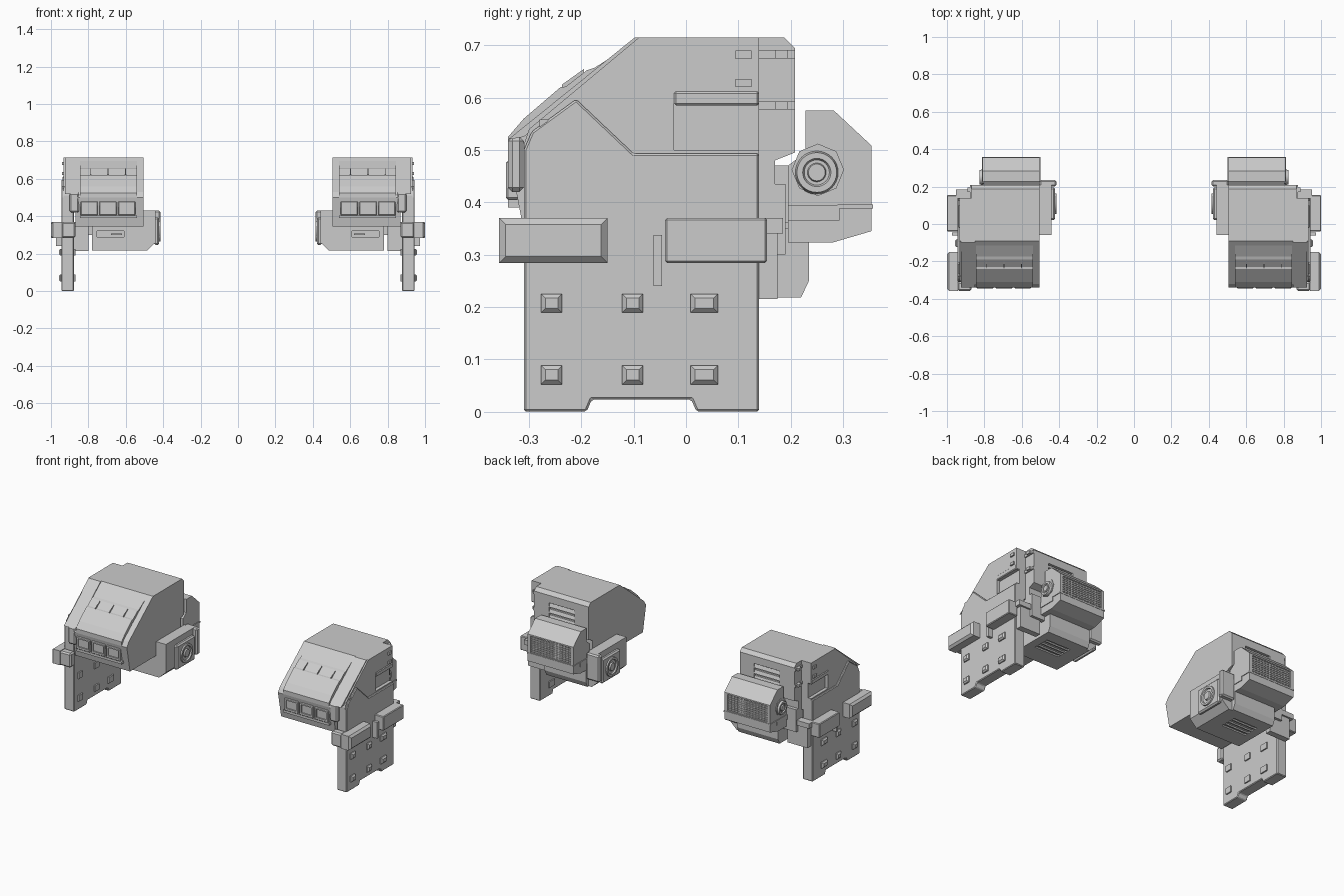
import bpy, bmesh, math
from mathutils import Vector

cube = bpy.data.objects.get("Cube")
if cube:
    bpy.data.objects.remove(cube, do_unlink=True)

grey = bpy.data.materials.new("armour_grey")
grey.use_nodes = True
grey.diffuse_color = (.6, .6, .6, 1)
grey.node_tree.nodes["Principled BSDF"].inputs["Base Color"].default_value = grey.diffuse_color


def finish(name, bm, bevel=0, smooth=False):
    """Turn a left-hand part into an object mirrored to the right."""
    bmesh.ops.recalc_face_normals(bm, faces=bm.faces)
    mesh = bpy.data.meshes.new(name)
    bm.to_mesh(mesh)
    bm.free()
    mesh.materials.append(grey)
    part = bpy.data.objects.new(name, mesh)
    bpy.context.collection.objects.link(part)
    if bevel:
        chamfer = part.modifiers.new("Chamfer", 'BEVEL')
        chamfer.width, chamfer.segments = bevel, 1
    part.modifiers.new("Mirror", 'MIRROR').use_mirror_merge = False
    if smooth:
        bpy.context.view_layer.objects.active = part
        part.select_set(True)
        bpy.ops.object.shade_smooth_by_angle()
        part.select_set(False)
    return part


def prism(name, profile, start, end, along='x', bevel=0):
    """Extrude a profile of (y, z) points along x, or of (x, z) points along y."""
    def place(point, depth):
        a, b = point
        return Vector((depth, a, b) if along == 'x' else (a, depth, b))
    bm = bmesh.new()
    near = [bm.verts.new(place(point, start)) for point in profile]
    far = [bm.verts.new(place(point, end)) for point in profile]
    bm.faces.new(near)
    bm.faces.new(far)
    for i in range(len(profile)):
        bm.faces.new((near[i - 1], near[i], far[i], far[i - 1]))
    return finish(name, bm, bevel)


def box(name, x, y, z, bevel=0):
    """Box spanning three (low, high) ranges."""
    low, high = z
    profile = [(y[0], low), (y[1], low), (y[1], high), (y[0], high)]
    return prism(name, profile, *x, bevel=bevel)


def around(centre, half):
    return centre - half, centre + half


def spread(low, high, count):
    return [low + (high - low) * i / (count - 1) for i in range(count)]


def boss(name, x, y, z, taper):
    """Block whose outward end tapers on all four sides."""
    bm = bmesh.new()
    rings = []
    for depth, inset in ((x[0], 0), (x[1] - taper, 0), (x[1], taper)):
        left, right = y[0] + inset, y[1] - inset
        low, high = z[0] + inset, z[1] - inset
        corners = (left, low), (right, low), (right, high), (left, high)
        rings.append([bm.verts.new((depth, *corner)) for corner in corners])
    for inner, outer in zip(rings, rings[1:]):
        for i in range(len(inner)):
            bm.faces.new((inner[i - 1], inner[i], outer[i], outer[i - 1]))
    bm.faces.new(rings[0])
    bm.faces.new(rings[-1])
    return finish(name, bm)


def turned(name, profile, y, z, steps=32):
    """Lathe an (x, radius) profile about an axis running along x."""
    bm = bmesh.new()
    verts = [bm.verts.new((x, y + radius, z)) for x, radius in profile]
    edges = [bm.edges.new(pair) for pair in zip(verts, verts[1:])]
    bmesh.ops.spin(bm, geom=verts + edges, cent=(0, y, z), axis=(1, 0, 0), angle=math.tau, steps=steps)
    bmesh.ops.remove_doubles(bm, verts=bm.verts, dist=.0002)
    return finish(name, bm, smooth=steps > 8)


def cut(target, cutter):
    cutter.hide_render = True
    cutter.hide_set(True)
    mod = target.modifiers.new("Cut", 'BOOLEAN')
    mod.object, mod.solver = cutter, 'EXACT'


# Shared landmarks
inner, outer, skin, rim = .505, .87, .944, 1.0
front, back, top = -.34, .208, .715
plate_front, plate_back, ridge = -.31, .14, -.09
fine, thin = .004, .008

# Main shoulder housing with a slatted rear vent
housing = prism("shoulder_housing", [
    (ridge, top), (back - .02, top), (back, top - .02), (back, .495), (.17, .48), (.17, .345),
    (plate_front, .345), (front, .5), (front + .02, .53)], inner, outer)
vent = (.6, .77)
cut(housing, box("rear_vent_cutter", vent, (back - .02, rim), (.535, .65)))
for z in spread(.555, .625, 3):
    prism("rear_vent_slat", [(back - .03, z), (back, z), (back - thin, z + .02), (back - .03, z + .02)], *vent)

# Layered plates on the sloping front
panel = (.54, .845)
prism("slope_plate_upper", [(ridge, top - fine), (-.175, .657), (-.19, .652), (-.235, .617), (-.235, .59)], *panel)
prism("slope_plate_lower", [
    (-.222, .622), (-.24, .62), (plate_front, .56), (front, .525), (front, .5), (-.3, .52)], *panel)
for x in spread(.6, .785, 3):
    prism("slope_rib", [(-.195, .655), (-.237, .625), (-.237, .6), (-.195, .63)], x, x + fine)

# Three framed windows under the slope
for x in spread(.595, .796, 3):
    frame = box("window_frame", around(x, .046), (front - fine, plate_front), (.405, .48), bevel=fine)
    cut(frame, box("window_cutter", around(x, .034), (-rim, front + fine), (.42, .468)))
box("window_sill", panel, (front, plate_front), (.39, .405))

# Outer side plate, notched at the foot and peaked at the front
foot = .023
prism("side_plate", [
    (plate_front, 0), (-.19, 0), (-.18, foot), (.01, foot), (.02, 0), (plate_back, 0),
    (plate_back, .493), (-.1, .493), (-.21, .597), (-.295, .535), (plate_front, .5)],
    outer + thin, skin, bevel=fine)

# Upper guard with a hooded pocket
guard_face = .934
guard = prism("side_guard", [
    (plate_front, .42), (plate_back, .42), (plate_back, top), (ridge, top), (-.3, .54), (plate_front, .51)],
    outer - fine, guard_face)
pocket = (-.023, plate_back)
cut(guard, box("pocket_cutter", (guard_face - .02, rim), (pocket[0], back), (.5, .6)))
box("pocket_hood", (outer, guard_face + fine), pocket, (.585, .612), bevel=fine)
prism("slope_rim", [
    (plate_front, .525), (front, .52), (ridge - thin, top), (ridge + thin, top)], outer - .02, guard_face - thin)
box("rim_nose", (outer - .02, outer + .03), (front, plate_front), (.42, .525), bevel=thin)
box("rim_clip", (outer, guard_face + thin), around(-.272, thin), around(.55, thin))

# Clips and rear hinge pins beside the guard
for clip_z, pin_z in ((.682, .683), (.628, .585)):
    box("guard_clip", (outer, guard_face + thin), around(.11, .015), around(clip_z, thin))
    box("hinge_pin", around(outer, thin), (plate_back, back), around(pin_z, thin))
    box("hinge_knuckle", around(outer, .02), around(.182, .012), around(pin_z, thin))

# Rivet blocks on the side plate
for z in (.207, .07):
    for y, half in ((-.257, .02), (-.102, .02), (.035, .026)):
        boss("rivet_block", (outer, skin + .014), around(y, half), around(z, .018), taper=thin)

# Bumpers gripping the side plate
grip = (.284, .37)
boss("front_bumper", (skin - fine, rim), (-.357, -.15), grip, taper=.012)
box("front_bumper_return", (outer, skin), (-.357, plate_front), grip, bevel=thin)
box("rear_bumper", (skin - fine, rim), (-.04, .155), grip, bevel=fine)
box("rear_bumper_return", (outer, skin + thin), (plate_back, .185), (.34, grip[1]))
box("rear_bracket", (.8, guard_face), (plate_back, .175), (.215, grip[1]))
box("bracket_post", (.78, outer), (.165, .19), (.3, .435))
box("side_strip", (skin - fine, skin + .03), around(-.054, thin), (.24, .337))

# Lower unit under the housing, keeled on its inner edge
unit_inner, unit_outer, keel = .44, .78, .218
unit = prism("lower_unit", [
    (unit_inner, .26), (.485, keel), (unit_outer, keel), (unit_outer, .35), (inner, .35),
    (inner, .43), (unit_inner, .43)], -.06, back, along='y')
cut(unit, box("front_slot_cutter", (.61, .755), (-rim, -.045), (.288, .32)))
hatch = (.57, .73)
cut(unit, box("bottom_vent_cutter", hatch, (.05, .15), (0, keel + thin)))
box("front_slot_bar", (.62, .68), around(-.05, thin), around(.304, fine))
for y in spread(.07, .13, 3):
    box("bottom_vent_bar", hatch, around(y, fine), (keel, keel + .02))
prism("lower_unit_back", [
    (back - thin, keel), (.22, keel), (.235, .25), (.235, .33), (back - thin, .33)], inner, unit_outer)
box("inner_rear_flange", (.415, inner), (.2, .235), (.27, .43), bevel=thin)

# Inner dial on a square base
dial = .414
box("dial_base", (dial + thin, unit_inner + thin), around(.108, .087), around(.32, .074), bevel=thin)
turned("inner_dial", [
    (unit_inner, .058), (dial, .055), (dial, .043), (dial + thin, .04), (dial + thin, .025),
    (dial, .022), (dial, 0)], y=.108, z=.32)

# Rear pack with a latticed grille
pack_outer, pack_back = .81, .355
pack = prism("rear_pack", [
    (.228, .575), (.283, .575), (pack_back, .508), (pack_back, .345), (.28, .323), (.195, .323),
    (.195, .47), (.228, .495)], inner, pack_outer)
grille, grille_z = (.525, .79), (.4, .5)
cut(pack, box("grille_cutter", grille, (pack_back - thin, rim), grille_z))
lattice = (pack_back - .01, pack_back - fine)
for z in spread(*grille_z, 10):
    box("grille_slat", grille, lattice, around(z, fine / 2))
for x in spread(*grille, 14):
    box("grille_upright", around(x, fine / 2), lattice, grille_z)
box("pack_lower_band", (inner - fine, pack_outer + fine), (.195, .293), (.365, .395))
box("pack_back_band", (inner - fine, pack_outer + fine), (.29, pack_back + fine / 2), around(.392, fine))
box("pack_mount", (.56, .76), (.16, .24), (.36, .47))

# Side knob of the pack
knob, dish = pack_outer + .016, pack_outer + .01
turned("knob_base", [(pack_outer - thin, .05), (pack_outer + fine, .05), (pack_outer + fine, 0)], .252, .462, steps=8)
turned("pack_knob", [
    (pack_outer, .042), (knob, .038), (knob, .027), (dish, .024), (dish, .018), (knob, .016), (knob, 0)],
    y=.25, z=.457)
